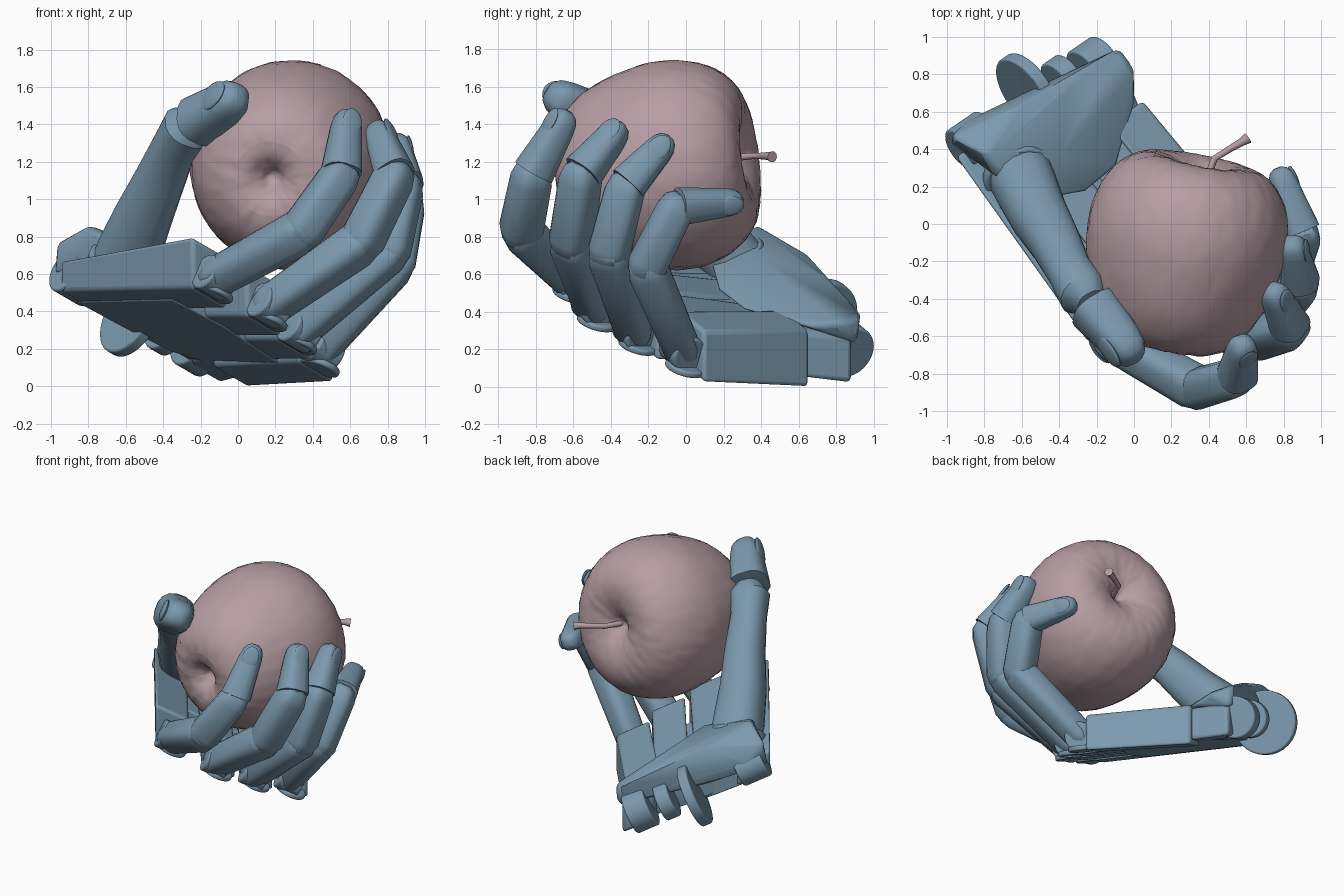
import bpy, bmesh, math
from mathutils import Vector as V, Matrix

if "Cube" in bpy.data.objects:
    bpy.data.objects.remove(bpy.data.objects["Cube"])

def material(name, col):
    m = bpy.data.materials.new(name)
    m.diffuse_color = (*col, 1)
    m.use_nodes = True
    m.node_tree.nodes["Principled BSDF"].inputs["Base Color"].default_value = m.diffuse_color
    return m

BLUE = material("hand_blue", (0.2, 0.32, 0.42))
PINK = material("apple_pink", (0.47, 0.34, 0.37))

# palm frame: out of the palm, towards the fingers, across the knuckles
N = V((.345, .262, .9)).normalized()
F = V((.57, -.82, .02)).normalized()
W = N.cross(F).normalized()
if W.x < 0:
    W = -W
APPLE = V((.27, -.148, 1.172))

def finish(name, bm, mat=BLUE, bevel=0):
    bmesh.ops.recalc_face_normals(bm, faces=bm.faces)
    me = bpy.data.meshes.new(name)
    bm.to_mesh(me)
    bm.free()
    ob = bpy.data.objects.new(name, me)
    bpy.context.collection.objects.link(ob)
    me.materials.append(mat)
    if bevel:
        b = ob.modifiers.new("bevel", 'BEVEL')
        b.width, b.segments, b.limit_method = bevel, 3, 'ANGLE'
    return ob

def loft(name, pts, radii, out=V((0, 0, 1)), power=1.0, sides=16, mat=BLUE, bevel=0):
    """Closed tube through pts; power below 1 makes the section boxier."""
    bm = bmesh.new()
    rings = []
    for i, p in enumerate(pts):
        d = (pts[min(i + 1, len(pts) - 1)] - pts[max(i - 1, 0)]).normalized()
        u = (out - d * out.dot(d)).normalized()
        v = d.cross(u)
        ring = []
        for k in range(sides):
            a = 2 * math.pi * (k + .5) / sides
            c, s = math.cos(a), math.sin(a)
            c = math.copysign(abs(c) ** power, c)
            s = math.copysign(abs(s) ** power, s)
            ring.append(bm.verts.new(p + (u * c + v * s) * radii[i]))
        rings.append(ring)
    for a, b in zip(rings, rings[1:]):
        for k in range(sides):
            bm.faces.new((a[k], a[(k + 1) % sides], b[(k + 1) % sides], b[k]))
    bm.faces.new(rings[0])
    bm.faces.new(rings[-1])
    return finish(name, bm, mat, bevel)

def disc(name, c, axis, r, t):
    return loft(name, [c - axis * t / 2, c + axis * t / 2], [r, r], out=N if axis != N else F,
                sides=32, bevel=.012)

def hull(name, pts, bevel=.025):
    bm = bmesh.new()
    for p in pts:
        bm.verts.new(p)
    r = bmesh.ops.convex_hull(bm, input=bm.verts)
    bmesh.ops.delete(bm, geom=[g for g in r["geom_interior"] if isinstance(g, bmesh.types.BMVert)], context='VERTS')
    bmesh.ops.dissolve_limit(bm, angle_limit=.03, verts=bm.verts, edges=bm.edges)
    return finish(name, bm, BLUE, bevel)

def at(x, y, h):
    """Point above (x, y) at height h along the palm normal."""
    return V((x, y, (h - .345 * x - .262 * y) / .9))

def segment(name, a, b, ra, rb, out, power=.65):
    d = (b - a).normalized()
    steps = [(a, -.75, ra, .5), (a, -.5, ra, .8), (a, .1, ra, 1), (b, -.3, rb, 1), (b, .4, rb, .82), (b, .72, rb, .45)]
    return loft(name, [p + d * k * r for p, k, r, s in steps], [r * s for p, k, r, s in steps], out, power)

def ellipsoid(name, c, d, out, size):
    u = (out - d * out.dot(d)).normalized()
    v = d.cross(u)
    bm = bmesh.new()
    bmesh.ops.create_uvsphere(bm, u_segments=20, v_segments=12, radius=1)
    m = Matrix((d * size[0], v * size[1], u * size[2])).transposed().to_4x4()
    bmesh.ops.transform(bm, matrix=Matrix.Translation(c) @ m, verts=bm.verts)
    return finish(name, bm)

def fingertip(name, a, b, ra, rb):
    """Tip with a square-cut collar at the joint and a nail on the outside."""
    out = (a + b) / 2 - APPLE
    d = (b - a).normalized()
    u = (out - d * out.dot(d)).normalized()
    steps = [(a, .12, ra, .7), (a, .15, ra, 1), (b, -.4, rb, 1.04), (b, .3, rb, .9), (b, .7, rb, .65), (b, .9, rb, .3)]
    loft(name + "_tip", [p + d * k * r for p, k, r, s in steps], [r * s for p, k, r, s in steps], out, .75)
    ellipsoid(name + "_nail", b - d * rb * .35 + u * rb * .92, d, out, (rb * 1.05, rb * .75, rb * .2))

# fingers: knuckle, middle joint, end joint, tip
fingers = {
    "index": ((-.12, -.62, .58), (.34, -.88, .83), (.55, -.82, 1.13), (.58, -.66, 1.41)),
    "middle": ((.17, -.49, .43), (.66, -.61, .77), (.84, -.56, 1.13), (.755, -.38, 1.35)),
    "ring": ((.33, -.27, .30), (.81, -.41, .72), (.89, -.32, 1.07), (.85, -.13, 1.28)),
    "little": ((.45, -.02, .2), (.84, -.21, .64), (.90, -.05, .96), (.79, .24, .985)),
}
wrist = [(-.86, .42), (-.62, .55), (-.36, .66), (-.05, .59)]
wx = V((W.x, W.y))
fill = []
for (name, js), w in zip(fingers.items(), wrist):
    k, p, e, t = map(V, js)
    s = .94 if name == "little" else 1
    segment(name + "_lower", k, p, .1 * s, .112 * s, p - APPLE)
    segment(name + "_middle", p, e, .11 * s, .104 * s, (p + e) / 2 - APPLE)
    fingertip(name, e, t, .105 * s, .076 * s)
    disc(name + "_knuckle_pin", k, W, .1, .17)
    # palm bone behind each finger, with a rounded flap under the knuckle
    end = V((k.x - F.x * .06, k.y - F.y * .06))
    w = V(w)
    back = .46 if name == "little" else .37
    front = .47
    low = .185 if name == "little" else .222
    hull(name + "_palm_bone", [at(c.x, c.y, h) for q, lo, top in ((w, low, back), (end, .222, front))
                               for c in (q + wx * .13, q - wx * .12) for h in (lo, top)], .022)
    disc(name + "_knuckle_flap", at(k.x - F.x * .02, k.y - F.y * .02, .245), N, .11, .035)
    m = w.lerp(end, .72)
    fill += [at(c.x, c.y, h) for c in (w, m) for h in (.215, .4)]

# slab joining the palm bones
hull("palm_slab", fill, .01)

# thumb mound and heel of the palm
hull("palm_heel", [at(*q) for q in (
    (-.99, .44, .32), (-.98, .47, .47), (-.8, .38, .6), (-.72, .24, .54), (-.5, .12, .48),
    (-.25, .17, .42), (-.09, .3, .42), (.01, .64, .46), (.01, .82, .52), (-.08, .94, .56),
    (-.08, .92, .42), (-.35, .74, .6), (-.6, .64, .6), (-.62, .66, .35), (-.9, .55, .4), (-.4, .35, .59))], .05)

# wrist block on the little finger side
hull("wrist_block", [at(x, y, h) for x, y in ((.03, .62), (-.09, .89), (-.16, .5), (-.28, .78))
                     for h in (.215, .44)], .03)

# wrist hinge discs
for i, (x, y, h, r, t) in enumerate(((-.57, .71, .32, .22, .07), (-.38, .77, .34, .13, .1),
                                     (-.21, .84, .34, .145, .16), (-.86, .45, .34, .12, .2))):
    disc("wrist_hinge_%d" % (i + 1), at(x, y, h), W, r, t)

# thumb
path = [V(p) for p in ((-.62, .29, .62), (-.58, .2, .73), (-.51, .05, .9), (-.42, -.1, 1.1),
                       (-.34, -.26, 1.28), (-.27, -.37, 1.38), (-.23, -.42, 1.43))]
loft("thumb_lower", path, [.175, .17, .155, .135, .12, .135, .08], path[3] - APPLE, .85)
disc("thumb_collar", V((-.61, .26, .64)), (path[1] - path[0]).normalized(), .2, .07)
fingertip("thumb", V((-.23, -.43, 1.405)), V((-.04, -.66, 1.53)), .135, .105)

# apple: spun profile along a tilted axis
axis = V((.19, .97, .12)).normalized()
profile = [(0, -.41), (.04, -.43), (.09, -.5), (.19, -.54), (.35, -.485), (.485, -.3), (.555, -.03), (.567, .14),
           (.515, .34), (.395, .475), (.25, .51), (.11, .465), (.045, .4), (0, .37)]
bm = bmesh.new()
n = 28
rows = [[bm.verts.new((r * math.cos(2 * math.pi * i / n), r * math.sin(2 * math.pi * i / n), z))
         for i in range(n)] for r, z in profile]
for a, b in zip(rows, rows[1:]):
    for i in range(n):
        bm.faces.new((a[i], a[(i + 1) % n], b[(i + 1) % n], b[i]))
bmesh.ops.remove_doubles(bm, verts=bm.verts, dist=1e-5)
apple = finish("apple", bm, PINK)
apple.matrix_world = (Matrix.Translation(APPLE) @ Matrix.Diagonal((.97, 1, 1.01, 1))
                      @ axis.to_track_quat('Z', 'Y').to_matrix().to_4x4())
sub = apple.modifiers.new("smooth", 'SUBSURF')
sub.levels = sub.render_levels = 2
tex = bpy.data.textures.new("apple_bumps", 'CLOUDS')
tex.noise_scale = .06
dis = apple.modifiers.new("bumps", 'DISPLACE')
dis.texture, dis.strength = tex, .014

# stem
loft("apple_stem", [V(p) for p in ((.36, .16, 1.21), (.43, .35, 1.23), (.51, .4, 1.23), (.58, .44, 1.23), (.61, .46, 1.225))],
     [.02, .018, .018, .022, .03], sides=10, mat=PINK)

# smooth shading with crisp edges
for ob in bpy.data.objects:
    ob.select_set(ob.type == 'MESH')
bpy.context.view_layer.objects.active = apple
bpy.ops.object.shade_smooth_by_angle(angle=math.radians(38))
